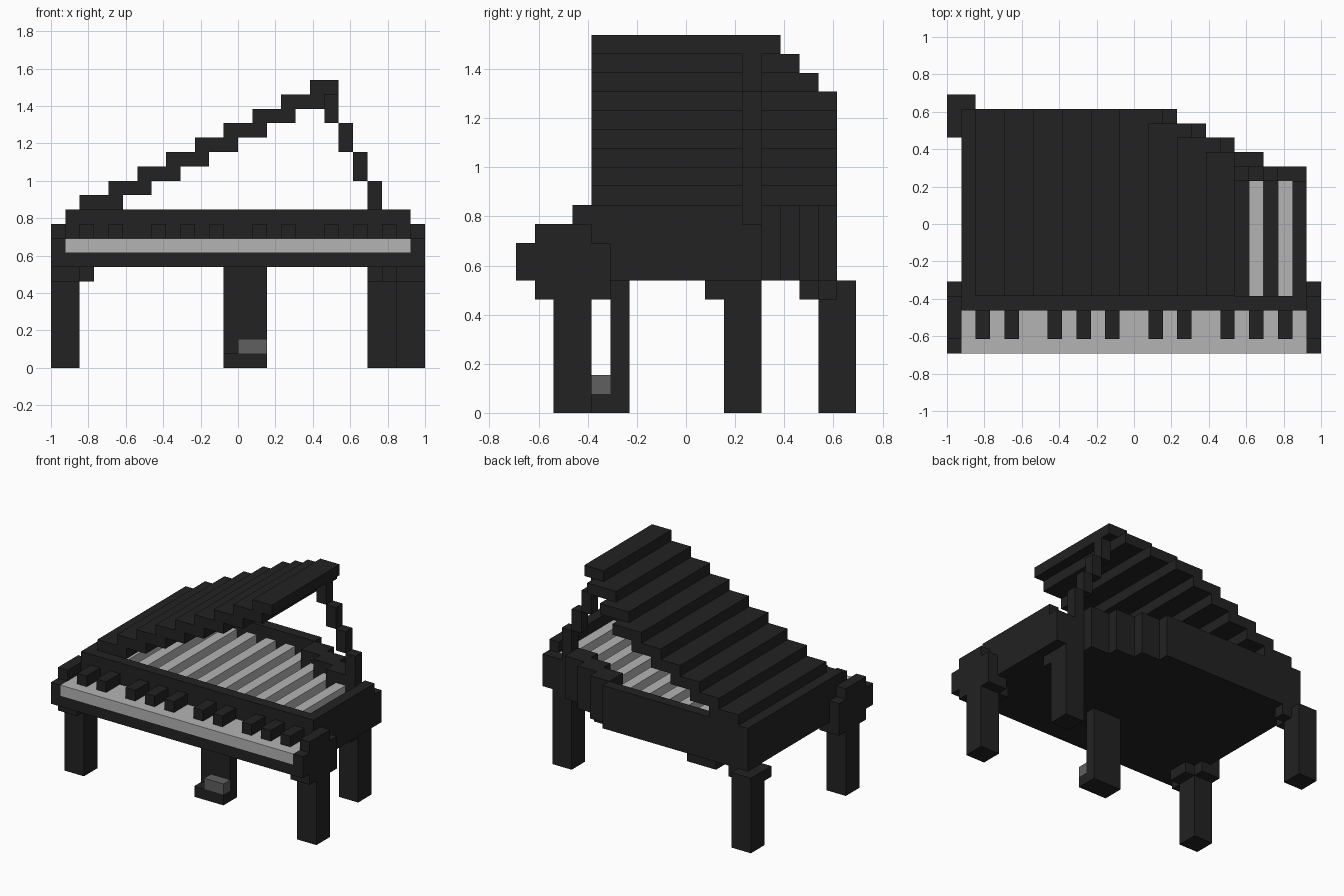
import bpy, bmesh

if "Cube" in bpy.data.objects:
    bpy.data.objects.remove(bpy.data.objects["Cube"], do_unlink=True)

U = 1 / 13  # one block


def material(name, value):
    m = bpy.data.materials.new(name)
    m.use_nodes = True
    col = (value, value, value, 1)
    m.diffuse_color = col
    m.node_tree.nodes["Principled BSDF"].inputs["Base Color"].default_value = col
    return m


BLACK = material("black lacquer", 0.016)
IVORY = material("pale grey", 0.456)
STEEL = material("pedal grey", 0.117)


def blocks(name, boxes, mat):
    """One object made of boxes (x0, x1, y0, y1, z0, z1) in block units."""
    bm = bmesh.new()
    for x0, x1, y0, y1, z0, z1 in boxes:
        vs = bmesh.ops.create_cube(bm, size=1)["verts"]
        for v in vs:
            v.co.x = (x1 if v.co.x > 0 else x0) * U
            v.co.y = (y1 if v.co.y > 0 else y0) * U
            v.co.z = (z1 if v.co.z > 0 else z0) * U
    me = bpy.data.meshes.new(name)
    bm.to_mesh(me)
    bm.free()
    me.materials.append(mat)
    ob = bpy.data.objects.new(name, me)
    bpy.context.collection.objects.link(ob)
    return ob


def mirrored(boxes):
    return boxes + [(-b[1], -b[0], *b[2:]) for b in boxes]


# Case: stepped back outline as (x0, x1, back y, wall inner y, wall top)
STEPS = [(-12, 3, 8, 7, 11), (3, 5, 7, 5, 11), (5, 7, 6, 4, 11),
         (7, 9, 5, 3, 11), (9, 12, 4, 3, 10)]
blocks("case_floor", [(x0, x1, -6, y, 7, 9) for x0, x1, y, _, _ in STEPS], BLACK)
blocks("curved_rim", [(x0, x1, yi, y, 9, t) for x0, x1, y, yi, t in STEPS], BLACK)
blocks("side_rims", [(-12, -11, -5, 7, 9, 11), (11, 12, -5, 3, 9, 11)], BLACK)
blocks("front_board", [(-12, 12, -6, -5, 9, 11)], BLACK)

# Strings: raised pale strips running back to the rim
strings = []
for x in range(-10, 11, 2):
    back = next(yi for x0, x1, _, yi, _ in STEPS if x0 <= x < x1)
    strings.append((x, x + 1, -5, back, 9, 10))
blocks("strings", strings, IVORY)

# Keyboard
blocks("key_bed", [(-12, 12, -9, -6, 7, 8)], BLACK)
blocks("white_keys", [(-12, 12, -9, -6, 8, 9)], IVORY)
blocks("black_keys", [(x, x + 1, -8, -6, 9, 10)
                      for x in (-11, -9, -6, -4, -2, 1, 3, 6, 8, 10)], BLACK)
blocks("cheeks", mirrored([(12, 13, -9, -8, 7, 9), (12, 13, -8, -5, 7, 10),
                           (12, 13, -5, -4, 7, 9)]), BLACK)

# Legs with brackets under the case
blocks("front_legs", mirrored([(11, 13, -7, -5, 0, 7), (11, 13, -8, -4, 6, 7),
                               (10, 11, -7, -5, 6, 7)]), BLACK)
blocks("back_leg", [(-13, -11, 7, 9, 0, 7), (-13, -11, 6, 7, 6, 7),
                    (-11, -10, 7, 8, 6, 7)], BLACK)
blocks("side_leg", [(9, 11, 2, 4, 0, 7), (9, 11, 1, 2, 6, 7)], BLACK)

# Pedal column
blocks("pedal_column", [(-1, 2, -4, -3, 0, 7), (-1, 2, -5, -4, 0, 1)], BLACK)
blocks("pedal", [(0, 2, -5, -4, 1, 2)], STEEL)

# Open lid: overlapping planks climbing to the right, shortened by the curve
lid = []
for i in range(9):
    x0 = -11 + 2 * i
    x1 = x0 + (2 if i == 8 else 3)
    lid.append((x0, x1, -5, min(8, 13 - i), 11 + i, 12 + i))
blocks("lid", lid, BLACK)

# Stepped prop holding the lid
blocks("lid_prop", [(6, 7, 3, 4, 17, 19), (7, 8, 3, 4, 15, 17),
                    (8, 9, 3, 4, 13, 15), (9, 10, 3, 4, 10, 13)], BLACK)
